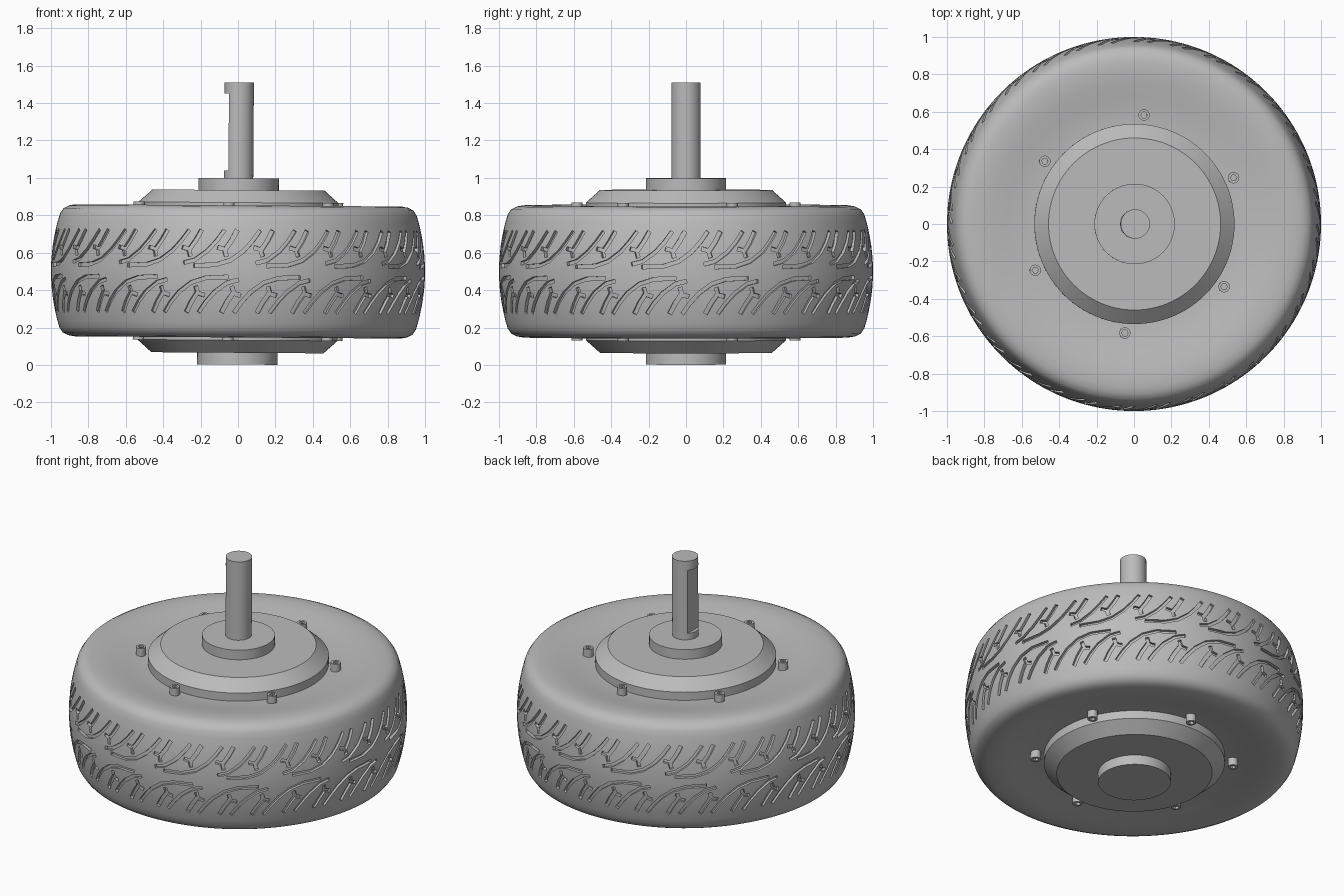
import bpy
import bmesh
from math import sin, cos, pi, tau, radians, hypot

cube = bpy.data.objects.get("Cube")
if cube:
    bpy.data.objects.remove(cube, do_unlink=True)

grey = bpy.data.materials.new("plain grey")
grey.use_nodes = True
colour = (0.5, 0.5, 0.5, 1)
grey.diffuse_color = colour
grey.node_tree.nodes["Principled BSDF"].inputs["Base Color"].default_value = colour

MID = 0.5      # height of the wheel's symmetry plane
TILT = 0.007   # the wheel leans very slightly


def make_object(name, bm):
    bmesh.ops.recalc_face_normals(bm, faces=bm.faces)
    mesh = bpy.data.meshes.new(name)
    bm.to_mesh(mesh)
    bm.free()
    mesh.materials.append(grey)
    obj = bpy.data.objects.new(name, mesh)
    bpy.context.collection.objects.link(obj)
    return obj


def lathe(profile, segments):
    """Revolve (radius, height) points whose ends lie on the axis."""
    bm = bmesh.new()
    rings = []
    for r, z in profile:
        if r == 0:
            rings.append([bm.verts.new((0, 0, z))] * segments)
        else:
            rings.append([bm.verts.new((r * cos(tau * i / segments), r * sin(tau * i / segments), z))
                          for i in range(segments)])
    for a, b in zip(rings, rings[1:]):
        for i in range(segments):
            j = (i + 1) % segments
            corners = list(dict.fromkeys((a[i], a[j], b[j], b[i])))
            bm.faces.new(corners)
    return bm


def both_sides(upper):
    """Extend an upper half profile with its mirror image."""
    return upper + [(r, 2 * MID - z) for r, z in reversed(upper) if z > MID]


def cut(obj, cutter):
    mod = obj.modifiers.new("cut", "BOOLEAN")
    mod.operation = "DIFFERENCE"
    mod.solver = "EXACT"
    mod.object = cutter
    cutter.hide_render = True
    graph = bpy.context.evaluated_depsgraph_get()
    mesh = bpy.data.meshes.new_from_object(obj.evaluated_get(graph))
    obj.modifiers.clear()
    obj.data = mesh
    mesh.materials.clear()
    mesh.materials.append(grey)
    bpy.data.objects.remove(cutter, do_unlink=True)


def tread_radius(dz):
    return 1 - 0.5 * dz * dz


def groove(bm, path, width, angle, flip):
    """Add a closed strip that follows the tread along (arc, height) points."""
    sections = []
    for i, (s, h) in enumerate(path):
        s0, h0 = path[max(i - 1, 0)]
        s1, h1 = path[min(i + 1, len(path) - 1)]
        ds, dh = s1 - s0, h1 - h0
        k = width / 2 / hypot(ds, dh)
        ring = []
        for side, lift in ((-1, -0.018), (1, -0.018), (1, 0.02), (-1, 0.02)):
            a = angle + flip * (s - side * dh * k)
            dz = flip * (h + side * ds * k)
            r = tread_radius(dz) + lift
            ring.append(bm.verts.new((r * sin(a), -r * cos(a), MID + dz)))
        sections.append(ring)
    for a, b in zip(sections, sections[1:]):
        for i in range(4):
            j = (i + 1) % 4
            bm.faces.new((a[i], a[j], b[j], b[i]))
    bm.faces.new(sections[0])
    bm.faces.new(sections[-1])


# Tyre body: dished sidewall, round shoulder, crowned tread
sidewall = [(0, 0.81), (0.53, 0.815), (0.60, 0.82), (0.68, 0.832), (0.76, 0.847), (0.82, 0.853),
            (0.87, 0.853), (0.905, 0.847), (0.935, 0.832), (0.953, 0.805)]
tread = [(tread_radius(0.045 * i), MID + 0.045 * i) for i in range(6, -1, -1)]
tyre = make_object("tyre", lathe(both_sides(sidewall + tread), 160))

# Tread grooves: sweeping arcs with forked bars between them
sweep = [(-0.04, 0.06), (0.03, 0.11), (0.08, 0.165), (0.12, 0.22)]
long_arc = [(-0.24, 0.03), (-0.12, 0.035)] + sweep
short_arc = [(-0.10, 0.045)] + sweep
bar = [(0.02, 0.115), (0.055, 0.165), (0.085, 0.22)]
fork = [(-0.02, 0.128), (0.016, 0.118), (0.028, 0.08)]
COUNT = 32
grooves, forks = bmesh.new(), bmesh.new()
for flip, phase in ((1, 0), (-1, 0.1)):
    for n in range(COUNT):
        angle = phase + tau * n / COUNT
        groove(grooves, short_arc if n % 2 else long_arc, 0.02, angle, flip)
        groove(grooves, bar, 0.024, angle + flip * 0.105, flip)
        groove(forks, fork, 0.022, angle + flip * 0.105, flip)
cut(tyre, make_object("groove_cutter", grooves))
cut(tyre, make_object("fork_cutter", forks))

# Motor hub: bevelled covers with a round boss on both sides
hub = make_object("motor_hub", lathe(both_sides(
    [(0, 0.998), (0.215, 0.998), (0.215, 0.935), (0.46, 0.935), (0.535, 0.868), (0.535, 0.79)]), 96))

# Axle with a flat on one side
axle = make_object("axle", lathe([(0, 1.51), (0.078, 1.51), (0.078, 0.98), (0, 0.98)], 64))
box = bmesh.new()
bmesh.ops.create_cube(box, size=1)
for v in box.verts:
    v.co.x = -0.055 if v.co.x > 0 else -0.2
    v.co.y *= 0.4
    v.co.z = 1.45 if v.co.z > 0 else 1.04
cut(axle, make_object("flat_cutter", box))

# Socket-head bolts around both covers
parts = [tyre, hub, axle]
for side, label in ((1, "upper"), (-1, "lower")):
    for n in range(6):
        bm = lathe([(0, 0.852), (0.017, 0.852), (0.017, 0.869), (0.03, 0.869), (0.03, 0.80), (0, 0.80)], 24)
        a = radians(25 + 60 * n)
        for i, v in enumerate(bm.verts):
            r = hypot(v.co.x, v.co.y)
            if 0 < r < 0.02:  # hexagonal socket
                turn = tau * ((i - 1) % 24) / 24
                fit = cos(pi / 6) / cos(turn % (pi / 3) - pi / 6)
                v.co.x *= fit
                v.co.y *= fit
            v.co.x += 0.585 * cos(a)
            v.co.y += 0.585 * sin(a)
            v.co.z = MID + side * (v.co.z - MID)
        parts.append(make_object(f"{label}_bolt_{n + 1}", bm))

# Smooth round surfaces, crisp edges, slight lean
bpy.ops.object.select_all(action="DESELECT")
for obj in parts:
    obj.rotation_euler.y = TILT
    obj.location.x = -TILT * MID
    obj.select_set(True)
bpy.context.view_layer.objects.active = tyre
bpy.ops.object.shade_smooth_by_angle(angle=radians(30))
